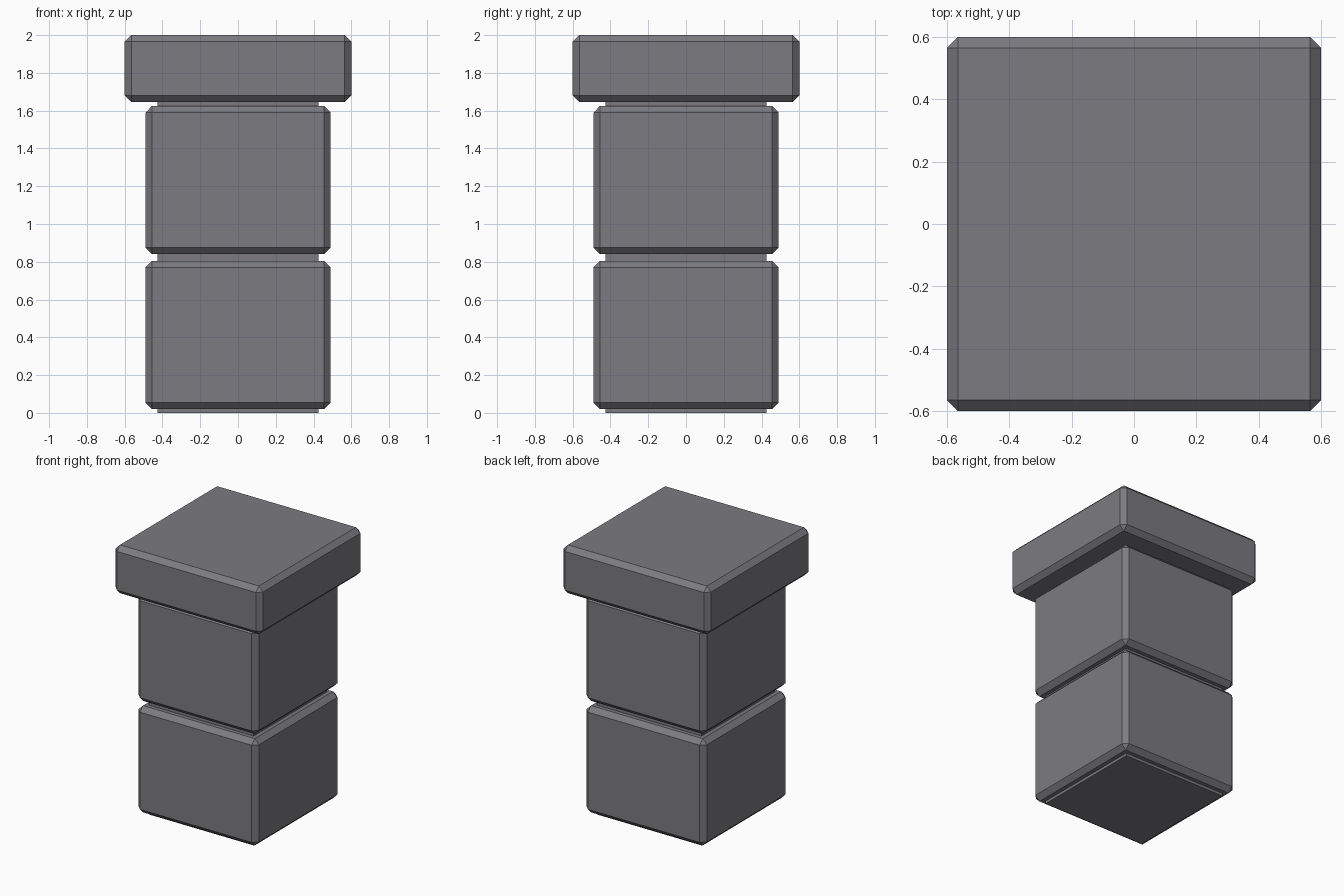
import bpy

cube = bpy.data.objects.get("Cube")
if cube:
    bpy.data.objects.remove(cube, do_unlink=True)

# Single stone colour
stone = bpy.data.materials.new("grey_stone")
stone.use_nodes = True
colour = (0.2, 0.2, 0.22, 1)
stone.diffuse_color = colour
stone.node_tree.nodes["Principled BSDF"].inputs["Base Color"].default_value = colour


def block(name, half, bottom, top, chamfer=0.0):
    """Square block between two heights, with optional flat chamfered edges."""
    bpy.ops.mesh.primitive_cube_add(size=1, location=(0, 0, (bottom + top) / 2))
    obj = bpy.context.object
    obj.name = name
    obj.scale = (2 * half, 2 * half, top - bottom)
    bpy.ops.object.transform_apply(location=False, rotation=False, scale=True)
    obj.data.materials.append(stone)
    if chamfer:
        bevel = obj.modifiers.new("chamfer", "BEVEL")
        bevel.width = chamfer
        bevel.segments = 1
    return obj


# Recessed core seen in the joints and at the base
block("pillar_core", 0.425, 0, 1.7)

# Stacked stones and the wide cap
block("lower_stone", 0.49, 0.02, 0.805, 0.035)
block("upper_stone", 0.49, 0.84, 1.625, 0.035)
block("cap_stone", 0.6, 1.645, 2, 0.035)
